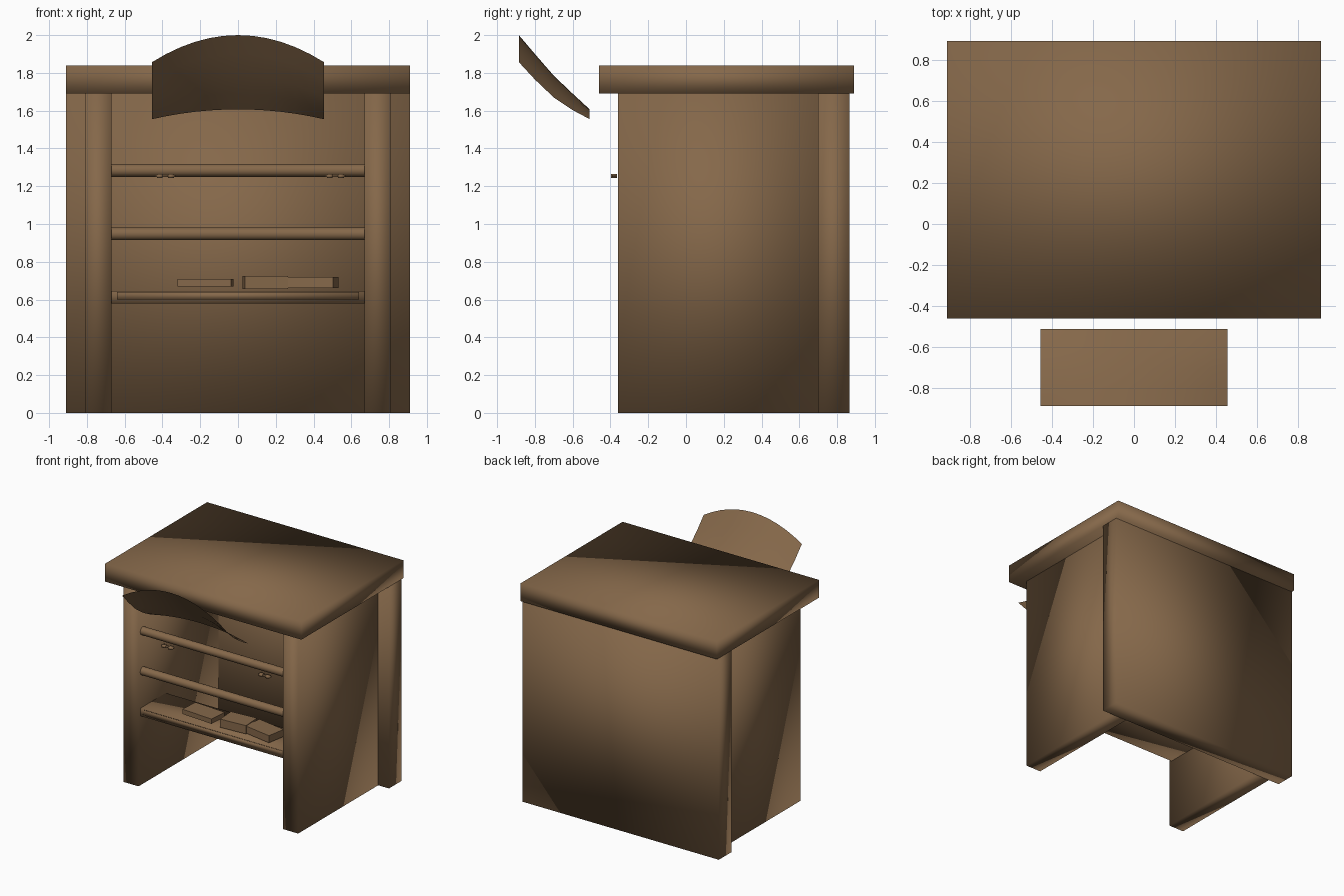
import bpy, bmesh, math
from mathutils import Matrix

cube = bpy.data.objects.get("Cube")
if cube:
    bpy.data.objects.remove(cube, do_unlink=True)

# One brown wood material for every part
wood = bpy.data.materials.new("brown_wood")
wood.use_nodes = True
brown = (0.235, 0.138, 0.068, 1)
wood.diffuse_color = brown
wood.node_tree.nodes["Principled BSDF"].inputs["Base Color"].default_value = brown


def finish(name, bm, smooth=True):
    mesh = bpy.data.meshes.new(name)
    bm.to_mesh(mesh)
    bm.free()
    for p in mesh.polygons:
        p.use_smooth = smooth
    mesh.materials.append(wood)
    ob = bpy.data.objects.new(name, mesh)
    bpy.context.collection.objects.link(ob)
    return ob


def box(name, x, y, z, turn=0, smooth=True):
    """Box from (min, max) ranges, optionally turned about its own centre."""
    bm = bmesh.new()
    bmesh.ops.create_cube(bm, size=1)
    size = [b - a for a, b in (x, y, z)]
    centre = [(a + b) / 2 for a, b in (x, y, z)]
    bmesh.ops.transform(bm, verts=bm.verts, matrix=Matrix.Translation(centre)
                        @ Matrix.Rotation(math.radians(turn), 4, 'Z')
                        @ Matrix.Diagonal((*size, 1)))
    return finish(name, bm, smooth)


def rail(name, z, y=-0.305, radius=0.034, half=0.67):
    """Round bar running across the opening."""
    bm = bmesh.new()
    bmesh.ops.create_cone(bm, cap_ends=True, segments=12, radius1=radius,
                          radius2=radius, depth=2 * half)
    bmesh.ops.transform(bm, verts=bm.verts, matrix=Matrix.Translation((0, y, z))
                        @ Matrix.Rotation(math.pi / 2, 4, 'Y'))
    ob = finish(name, bm)
    for p in ob.data.polygons:
        p.use_smooth = len(p.vertices) == 4


# Carcass
box("table_top", (-0.91, 0.91), (-0.46, 0.89), (1.69, 1.84))
box("back_panel", (-0.91, 0.91), (0.70, 0.865), (0, 1.69))
for side, s in (("left", 1), ("right", -1)):
    box(side + "_side_panel", sorted((s * 0.67, s * 0.81)), (-0.36, 0.70), (0, 1.69))

# Rails and shelf inside the opening
rail("upper_rail", 1.284)
rail("middle_rail", 0.948)
box("shelf", (-0.67, 0.67), (-0.335, 0.0), (0.58, 0.645))
box("shelf_lip", (-0.64, 0.64), (-0.343, -0.335), (0.60, 0.64))

# Small blocks lying above the shelf
box("flat_block", (-0.315, -0.03), (-0.29, -0.13), (0.67, 0.71), -4, False)
box("thick_block", (0.03, 0.26), (-0.28, -0.12), (0.655, 0.725), 4, False)
box("angled_block", (0.26, 0.52), (-0.29, -0.13), (0.66, 0.72), -10, False)

# Pair of tiny pulls: a bar with two end knobs
for side, cx in (("left", 0.515), ("right", -0.385)):
    box(side + "_pull", (cx - 0.055, cx + 0.055), (-0.392, -0.372), (1.25, 1.26))
    for end, d in (("outer", 0.03), ("inner", -0.03)):
        box(f"{side}_pull_{end}_knob", (cx + d - 0.015, cx + d + 0.015),
            (-0.398, -0.366), (1.244, 1.264))

# Arched, sloping hood sheet: rows hold y, edge height, crown height
rows = [(-0.885, 1.857, 2.0), (-0.80, 1.765, 1.90), (-0.70, 1.67, 1.785),
        (-0.60, 1.603, 1.69), (-0.51, 1.555, 1.607)]
bm = bmesh.new()
steps = 12
grid = []
for y, edge, crown in rows:
    line = []
    for i in range(steps + 1):
        t = 2 * i / steps - 1
        line.append(bm.verts.new((0.455 * t, y, crown - (crown - edge) * t * t)))
    grid.append(line)
for a, b in zip(grid, grid[1:]):
    for i in range(steps):
        bm.faces.new((a[i], a[i + 1], b[i + 1], b[i]))
finish("curved_hood", bm)
